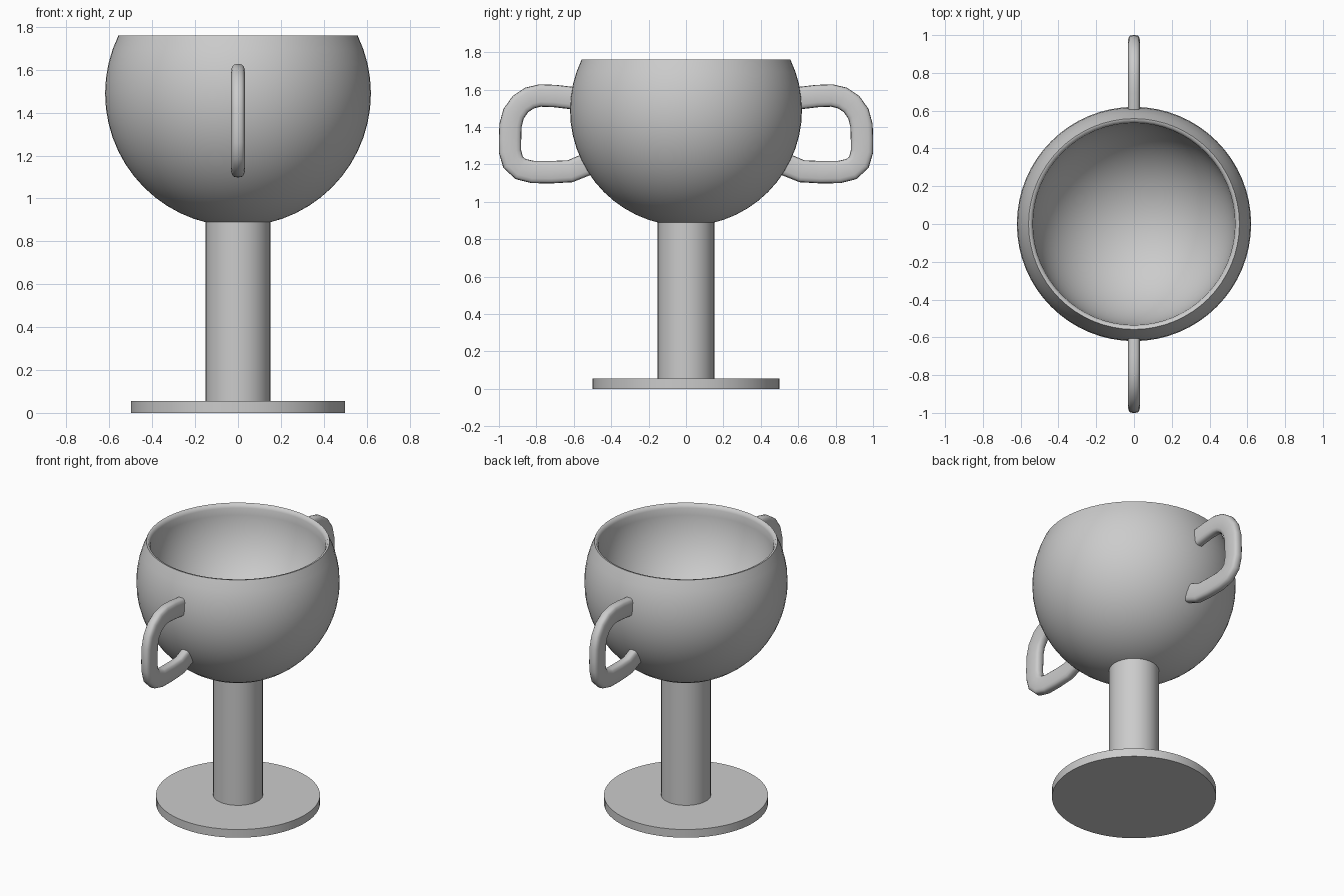
import bpy, bmesh
from math import sin, cos, pi, radians, asin, copysign
from mathutils import Vector

if "Cube" in bpy.data.objects:
    bpy.data.objects.remove(bpy.data.objects["Cube"])


def finish(bm, name, angle=35):
    bmesh.ops.remove_doubles(bm, verts=bm.verts, dist=1e-5)
    bmesh.ops.recalc_face_normals(bm, faces=bm.faces)
    mesh = bpy.data.meshes.new(name)
    bm.to_mesh(mesh)
    bm.free()
    obj = bpy.data.objects.new(name, mesh)
    bpy.context.collection.objects.link(obj)
    bpy.ops.object.select_all(action='DESELECT')
    obj.select_set(True)
    bpy.context.view_layer.objects.active = obj
    bpy.ops.object.shade_smooth_by_angle(angle=radians(angle))
    return obj


def lathe(name, profile, steps=64, angle=35):
    bm = bmesh.new()
    verts = [bm.verts.new((r, 0, z)) for r, z in profile]
    edges = [bm.edges.new(pair) for pair in zip(verts, verts[1:])]
    bmesh.ops.spin(bm, geom=verts + edges, cent=(0, 0, 0), axis=(0, 0, 1),
                   angle=2 * pi, steps=steps)
    return finish(bm, name, angle)


def arc(radius, centre_z, top_z, count=18):
    # points on a sphere from the bottom pole up to top_z
    end = asin((top_z - centre_z) / radius)
    angles = [-pi / 2 + (end + pi / 2) * i / count for i in range(count + 1)]
    return [(max(0, radius * cos(a)), centre_z + radius * sin(a)) for a in angles]


def squarish(v):
    # pushes a circle coordinate outwards to give a rounded box
    return copysign(abs(v) ** 0.6, v)


def handle(name, side, path, thick=0.06, width=0.033, sides=16):
    # sweep a rounded flat section along a path in the YZ plane
    bm = bmesh.new()
    points = [Vector((0, side * y, z)) for y, z in path]
    rings = []
    for i, p in enumerate(points):
        tangent = (points[min(i + 1, len(points) - 1)] - points[max(i - 1, 0)]).normalized()
        normal = Vector((0, -tangent.z, tangent.y))
        rings.append([bm.verts.new(p + normal * thick * squarish(cos(a))
                                   + Vector((width * squarish(sin(a)), 0, 0)))
                      for a in (2 * pi * k / sides for k in range(sides))])
    for a, b in zip(rings, rings[1:]):
        for k in range(sides):
            n = (k + 1) % sides
            bm.faces.new((a[k], a[n], b[n], b[k]))
    bm.faces.new(rings[0])
    bm.faces.new(rings[-1])
    return finish(bm, name, 60)


# Foot and stem
lathe("base", [(0, 0), (0.5, 0), (0.5, 0.055), (0, 0.055)])
lathe("stem", [(0, 0.04), (0.152, 0.04), (0.152, 0.9), (0, 0.9)], 32)

# Bowl with a soft lip and a round hollow
outer = arc(0.62, 1.49, 1.76)
inner = arc(0.535, 1.735, 1.735)
lathe("bowl", outer + [(0.545, 1.758)] + inner[::-1], angle=75)

# Pair of loop handles, front and back
path = [(0.59, 1.552), (0.70, 1.565), (0.78, 1.568), (0.835, 1.555), (0.885, 1.522),
        (0.922, 1.47), (0.938, 1.41), (0.941, 1.33), (0.941, 1.27), (0.925, 1.212),
        (0.885, 1.175), (0.82, 1.159), (0.72, 1.158), (0.62, 1.163), (0.53, 1.2)]
handle("front_handle", -1, path)
handle("back_handle", 1, path)
